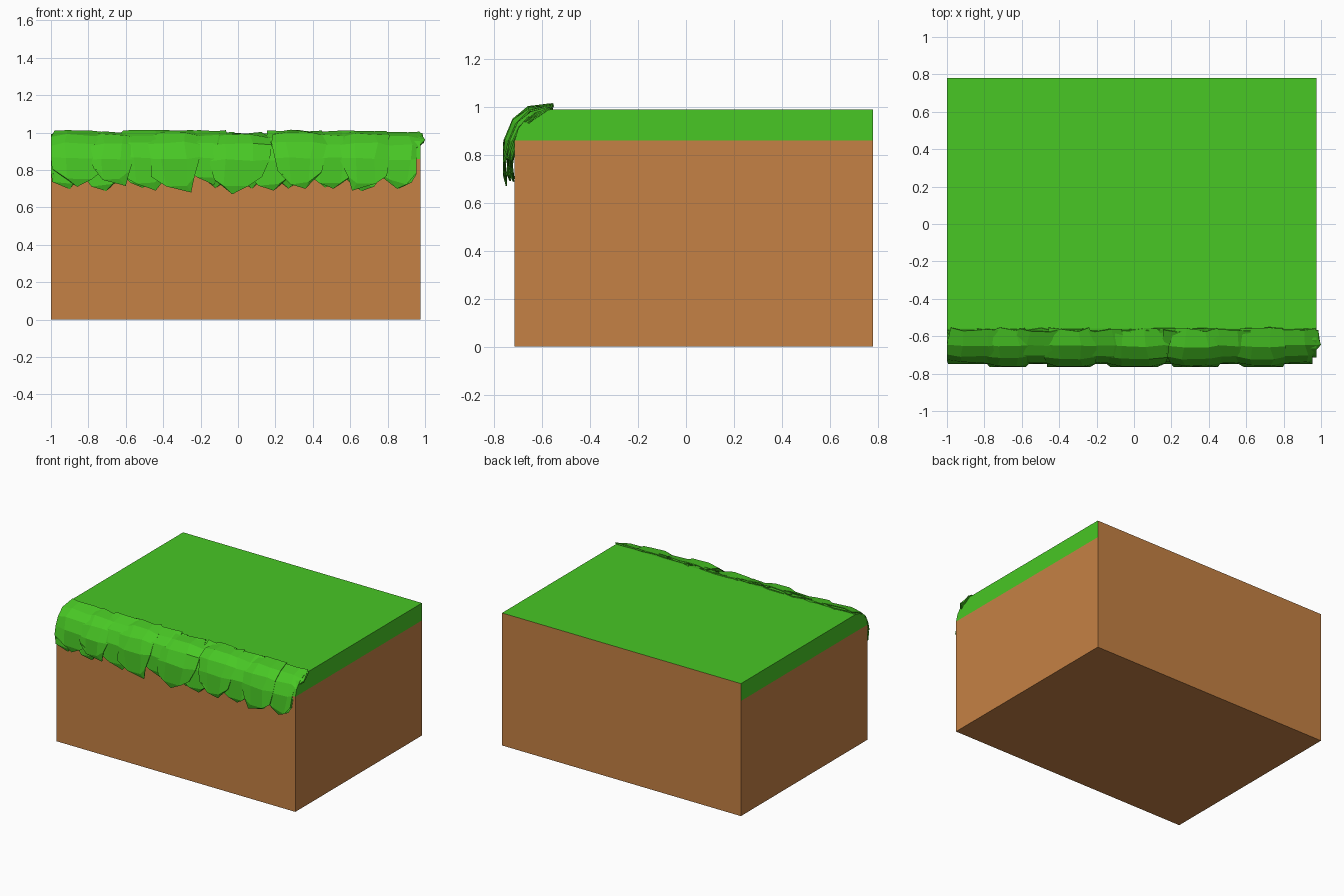
import bpy, bmesh, random
from mathutils import Vector

random.seed(4)
cube = bpy.data.objects.get("Cube")
if cube:
    bpy.data.objects.remove(cube, do_unlink=True)


def material(name, rgb):
    m = bpy.data.materials.new(name)
    m.use_nodes = True
    m.diffuse_color = (*rgb, 1)
    m.node_tree.nodes["Principled BSDF"].inputs["Base Color"].default_value = (*rgb, 1)
    return m


BROWN = material("earth brown", (0.56, 0.22, 0.058))
GREEN = material("grass green", (0.065, 0.57, 0.018))


def finish(name, bm, mats):
    mesh = bpy.data.meshes.new(name)
    bm.to_mesh(mesh)
    bm.free()
    for m in mats:
        mesh.materials.append(m)
    obj = bpy.data.objects.new(name, mesh)
    bpy.context.collection.objects.link(obj)
    return obj


# Earth block with a rounded front edge and a grass top layer
GRASS_Z, LEFT, RIGHT = 0.86, -1.0, 0.975
side = [(0.78, 0), (0.78, 0.99), (-0.56, 0.99), (-0.62, 0.98),
        (-0.665, 0.955), (-0.70, 0.91), (-0.715, GRASS_Z), (-0.715, 0)]
bm = bmesh.new()
face = bm.faces.new([bm.verts.new((LEFT, y, z)) for y, z in side])
ext = bmesh.ops.extrude_face_region(bm, geom=[face])
bmesh.ops.translate(bm, vec=(RIGHT - LEFT, 0, 0),
                    verts=[v for v in ext["geom"] if isinstance(v, bmesh.types.BMVert)])
if not any(f.is_valid and all(abs(v.co.x - LEFT) < 1e-5 for v in f.verts) for f in bm.faces):
    bmesh.ops.holes_fill(bm, edges=[e for e in bm.edges if e.is_boundary])
bmesh.ops.bisect_plane(bm, geom=bm.verts[:] + bm.edges[:] + bm.faces[:],
                       plane_co=(0, 0, GRASS_Z), plane_no=(0, 0, 1))
bmesh.ops.recalc_face_normals(bm, faces=bm.faces)
for f in bm.faces:
    above = f.calc_center_median().z > GRASS_Z
    f.material_index = int(above and f.normal.y < 0.9)
finish("earth_block", bm, [BROWN, GREEN])

# Overhanging leaf: faceted sheet that follows the rounded front edge
PATH = [(-0.565, 1.008), (-0.655, 0.995), (-0.72, 0.945), (-0.758, 0.86)]
INWARD = [(0, -0.2), (0.3, -0.9), (0.8, -0.6), (1, 0)]
WIDTHS = [0.8, 0.94, 1.0, 0.98]
COLUMNS = (-1, -0.45, 0.45, 1)


def jitter(a):
    return random.uniform(-a, a)


def leaf(bm, cx, half, tip_x, tip_z, depth):
    rows = []
    lift = jitter(0.008)
    for i, (y, z) in enumerate(PATH):
        iy, iz = INWARD[i]
        row = []
        for c in COLUMNS:
            d = depth + (0.014 if abs(c) == 1 else 0)
            x = cx + c * half * WIDTHS[i] + jitter(0.012)
            x = max(-1.0, min(1.0 if i < 2 else 0.955, x))
            row.append(bm.verts.new((x, y + iy * d + jitter(0.005) + (jitter(0.012) if i == 0 else 0),
                                     z + iz * d + lift + jitter(0.006))))
        rows.append(row)
    # Sides drop lower, then the leaf narrows to its tip
    low = []
    for c in COLUMNS:
        x = cx + c * half * 0.82 + jitter(0.015)
        z = tip_z + (0.085 if abs(c) == 1 else 0.035) + jitter(0.012)
        low.append(bm.verts.new((max(-1.0, min(0.955, x)), -0.764 + depth, z)))
    rows.append(low)
    for a, b in zip(rows, rows[1:]):
        for j in range(3):
            bm.faces.new((a[j], b[j], b[j + 1], a[j + 1]))
    tip = bm.verts.new((tip_x, -0.752 + depth, tip_z))
    for j in range(3):
        bm.faces.new((low[j], tip, low[j + 1]))


def layer(name, leaves, depth):
    bm = bmesh.new()
    for cx, half, tip_x, tip_z in leaves:
        leaf(bm, cx, half, tip_x, tip_z, depth)
    bmesh.ops.recalc_face_normals(bm, faces=bm.faces)
    for f in bm.faces:
        if f.normal.dot(Vector((0, -1, 1))) < 0:
            f.normal_flip()
    obj = finish(name, bm, [GREEN])
    mod = obj.modifiers.new("thickness", "SOLIDIFY")
    mod.thickness = 0.006
    mod.offset = -1


layer("front_grass", [(-0.67, 0.12, -0.6, 0.715), (-0.34, 0.14, -0.25, 0.68),
                      (0, 0.17, -0.03, 0.67), (0.33, 0.145, 0.36, 0.70),
                      (0.68, 0.13, 0.61, 0.69)], 0)
layer("middle_grass", [(-0.85, 0.16, -0.86, 0.71), (-0.5, 0.15, -0.44, 0.69),
                       (-0.17, 0.14, -0.13, 0.72), (0.17, 0.14, 0.19, 0.69),
                       (0.5, 0.14, 0.51, 0.70), (0.86, 0.15, 0.85, 0.70)], 0.016)
layer("inner_grass", [(-0.93 + 0.2 * i, 0.13, -0.9 + 0.195 * i, 0.70 + jitter(0.015))
                      for i in range(10)], 0.03)
